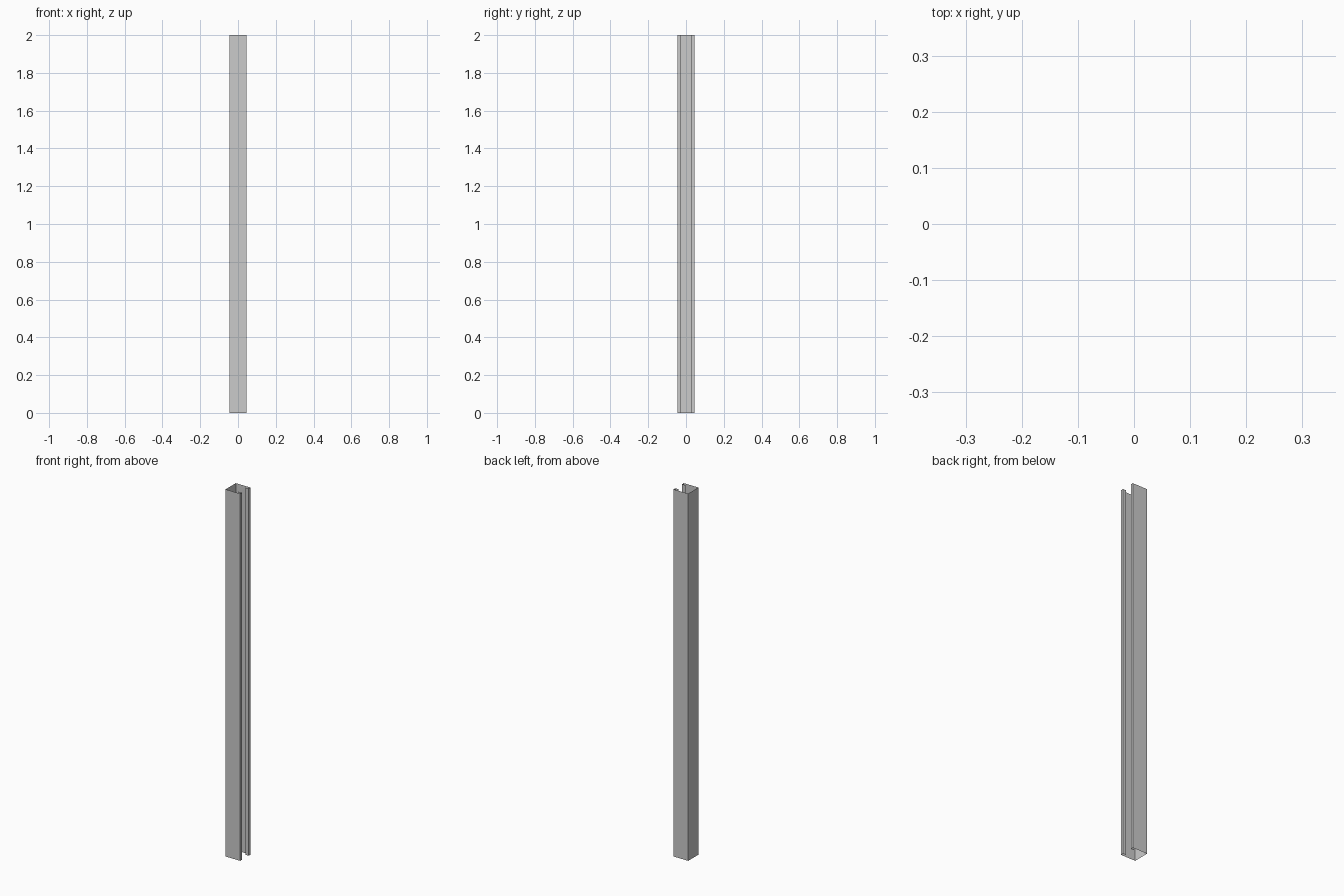
import bpy
import bmesh

if "Cube" in bpy.data.objects:
    bpy.data.objects.remove(bpy.data.objects["Cube"])

HX, HY, HEIGHT = 0.044, 0.044, 2.0   # half sizes and length
LIP, HOOK = 0.015, 0.02              # lip width and inward return depth

# Half of the open channel section: web, side wall, lip, inward return
half = [(-HX, HY), (HX, HY), (HX, HY - LIP), (HX - HOOK, HY - LIP)]
profile = [(x, -y) for x, y in reversed(half)] + half

# Thin sheet channel, extruded upwards and open at both ends
bm = bmesh.new()
verts = [bm.verts.new((x, y, 0)) for x, y in profile]
edges = [bm.edges.new(pair) for pair in zip(verts, verts[1:])]
result = bmesh.ops.extrude_edge_only(bm, edges=edges)
top = [g for g in result["geom"] if isinstance(g, bmesh.types.BMVert)]
bmesh.ops.translate(bm, verts=top, vec=(0, 0, HEIGHT))
bmesh.ops.recalc_face_normals(bm, faces=bm.faces)

mesh = bpy.data.meshes.new("strut_channel")
bm.to_mesh(mesh)
bm.free()
channel = bpy.data.objects.new("strut_channel", mesh)
bpy.context.collection.objects.link(channel)
